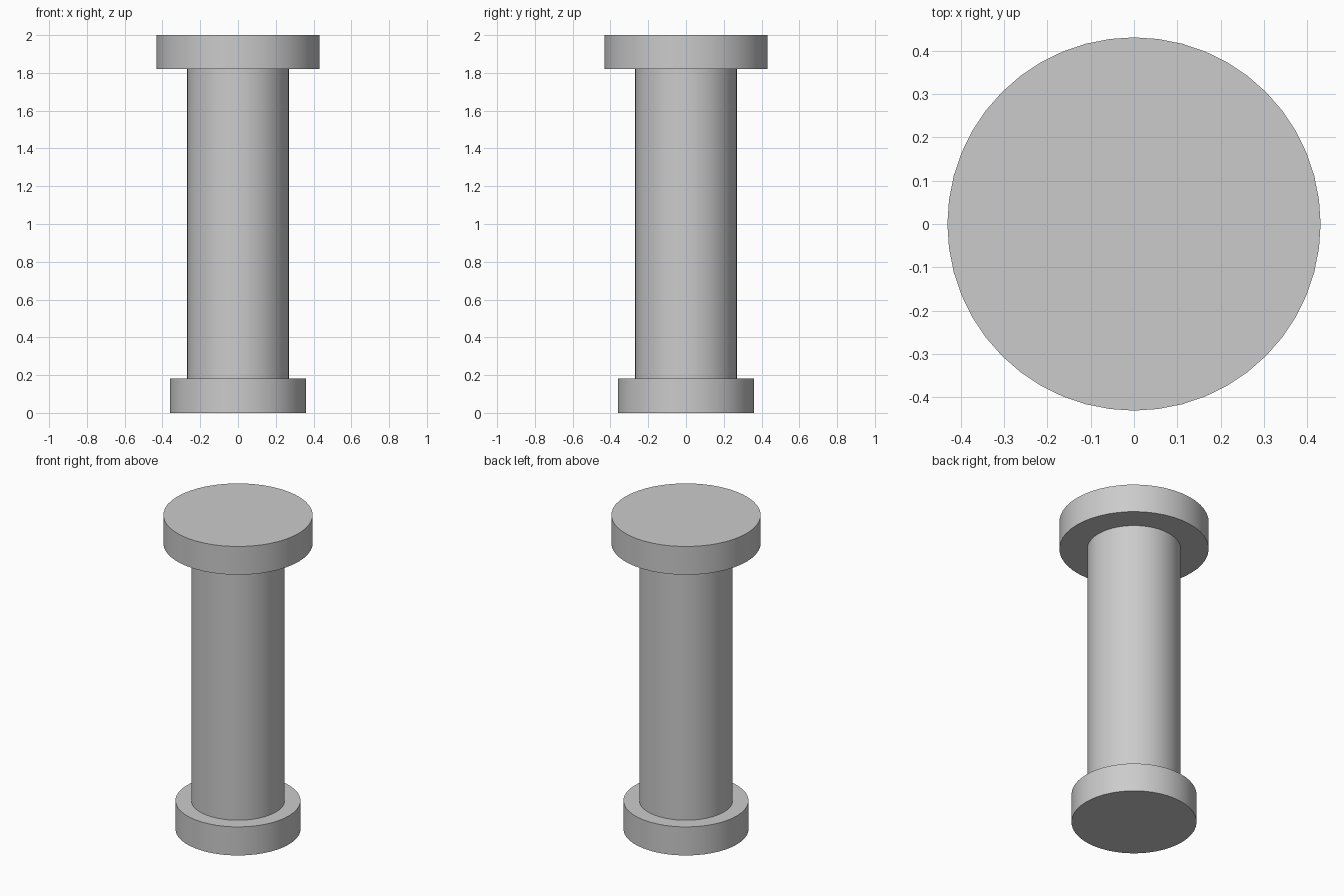
import bpy
import math

cube = bpy.data.objects.get("Cube")
if cube:
    bpy.data.objects.remove(cube, do_unlink=True)

# Single plain grey finish
grey = bpy.data.materials.new("light_grey")
grey.use_nodes = True
colour = (0.6, 0.6, 0.6, 1)
grey.diffuse_color = colour
grey.node_tree.nodes["Principled BSDF"].inputs["Base Color"].default_value = colour


def disc(name, radius, bottom, top):
    """Upright round part between two heights."""
    bpy.ops.mesh.primitive_cylinder_add(
        vertices=48, radius=radius, depth=top - bottom,
        location=(0, 0, (bottom + top) / 2))
    part = bpy.context.object
    part.name = name
    part.data.materials.append(grey)
    bpy.ops.object.shade_smooth_by_angle(angle=math.radians(30))


# Foot, shaft and wider head of the pin
disc("base", 0.361, 0, 0.182)
disc("shaft", 0.27, 0.182, 1.82)
disc("cap", 0.431, 1.82, 2)
